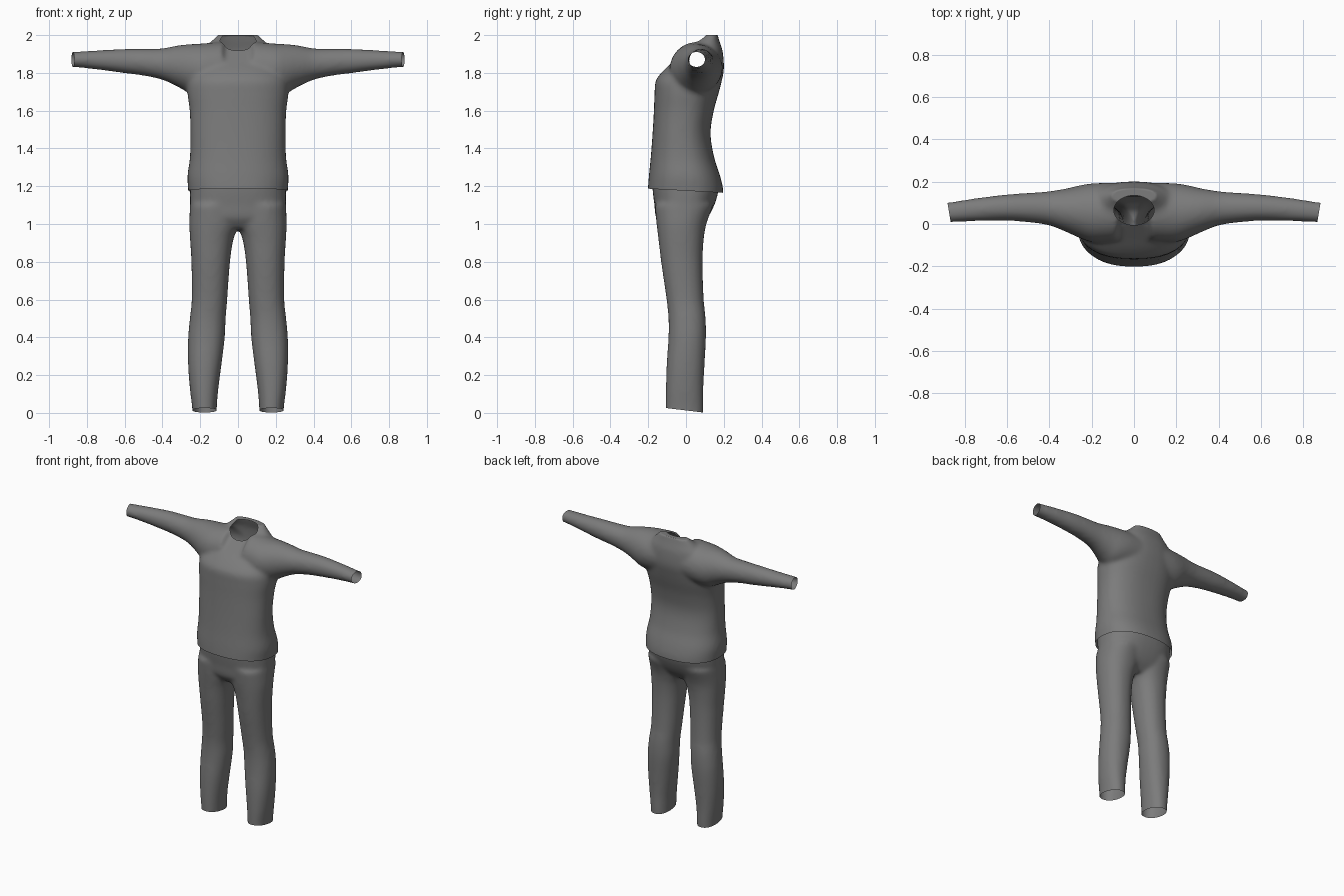
import bpy, bmesh, math
from mathutils import Vector

if "Cube" in bpy.data.objects:
    bpy.data.objects.remove(bpy.data.objects["Cube"])

grey = bpy.data.materials.new("charcoal cloth")
grey.diffuse_color = (0.2, 0.2, 0.2, 1)
grey.use_nodes = True
grey.node_tree.nodes["Principled BSDF"].inputs["Base Color"].default_value = grey.diffuse_color


def spline(rows, steps=5):
    """Smoothly resample a list of stations."""
    out = []
    for i in range(len(rows) - 1):
        p0, p1 = rows[max(i - 1, 0)], rows[i]
        p2, p3 = rows[i + 1], rows[min(i + 2, len(rows) - 1)]
        for k in range(steps):
            t = k / steps
            row = []
            for j in range(len(p1)):
                h = p2[0] - p1[0]
                m1 = (p2[j] - p0[j]) / (p2[0] - p0[0]) * h
                m2 = (p3[j] - p1[j]) / (p3[0] - p1[0]) * h
                row.append((2*t**3 - 3*t*t + 1) * p1[j] + (t**3 - 2*t*t + t) * m1
                           + (3*t*t - 2*t**3) * p2[j] + (t**3 - t*t) * m2)
            out.append(row)
    return out + [list(rows[-1])]


def loft(bm, stations, axis, power=2.0, n=40, flip=1):
    """Closed tube; station = (position, low a, high a, low b, high b)."""
    rings = []
    for s, a0, a1, b0, b1 in spline(stations):
        ring = []
        for i in range(n):
            c, d = math.cos(2*math.pi*i/n), math.sin(2*math.pi*i/n)
            a = (a0+a1)/2 + (a1-a0)/2 * math.copysign(abs(c)**(2/power), c)
            b = (b0+b1)/2 + (b1-b0)/2 * math.copysign(abs(d)**(2/power), d)
            co = (a*flip, b, s) if axis == 'z' else (s*flip, a, b)
            ring.append(bm.verts.new(co))
        rings.append(ring)
    faces = [bm.faces.new((p[i], p[(i+1) % n], q[(i+1) % n], q[i]))
             for p, q in zip(rings, rings[1:]) for i in range(n)]
    faces += [bm.faces.new(rings[0][::-1]), bm.faces.new(rings[-1])]
    if flip < 0:
        bmesh.ops.reverse_faces(bm, faces=faces)


def make_object(name, bm):
    me = bpy.data.meshes.new(name)
    bm.to_mesh(me)
    bm.free()
    ob = bpy.data.objects.new(name, me)
    bpy.context.collection.objects.link(ob)
    return ob


def fuse(ob, cutter=None):
    """Merge overlapping tubes into one smooth skin."""
    m = ob.modifiers.new("fuse", 'REMESH')
    m.mode = 'VOXEL'
    m.voxel_size = 0.012
    m = ob.modifiers.new("soften", 'SMOOTH')
    m.factor, m.iterations = 0.5, 10
    if cutter:
        m = ob.modifiers.new("hole", 'BOOLEAN')
        m.operation, m.solver, m.object = 'DIFFERENCE', 'EXACT', cutter
    dg = bpy.context.evaluated_depsgraph_get()
    me = bpy.data.meshes.new_from_object(ob.evaluated_get(dg))
    ob.modifiers.clear()
    ob.data = me


def open_ends(ob, planes, hole=None):
    """Trim the closed ends away, leaving an open cloth sheet."""
    bm = bmesh.new()
    bm.from_mesh(ob.data)
    if hole:
        cy, rx, ry, low = hole
        inside = [f for f in bm.faces if all(
            v.co.z > low and (v.co.x/rx)**2 + ((v.co.y-cy)/ry)**2 < 1.003 for v in f.verts)]
        bmesh.ops.delete(bm, geom=inside, context='FACES')
    for co, no in planes:
        bmesh.ops.bisect_plane(bm, geom=bm.verts[:] + bm.edges[:] + bm.faces[:],
                               plane_co=Vector(co), plane_no=Vector(no), clear_outer=True)
    for v in bm.verts:
        v.co.z = min(v.co.z, 2.0)
    bm.to_mesh(ob.data)
    bm.free()
    ob.data.materials.clear()
    ob.data.materials.append(grey)
    for p in ob.data.polygons:
        p.use_smooth = True
        p.material_index = 0


# Shirt body
bm = bmesh.new()
body = [(1.08, .258, -.205, .195), (1.18, .264, -.202, .197), (1.25, .268, -.197, .182),
        (1.35, .255, -.187, .15), (1.48, .252, -.177, .13), (1.6, .256, -.17, .147),
        (1.7, .268, -.166, .175), (1.76, .265, -.16, .19), (1.81, .245, -.122, .2),
        (1.86, .22, -.068, .2), (1.92, .19, -.003, .193), (1.96, .15, .042, .18),
        (1.985, .125, .08, .172), (2.01, .10, .11, .165), (2.025, .08, .125, .155)]
loft(bm, [(z, -w, w, y0, y1) for z, w, y0, y1 in body], 'z', 2.35)
# Sleeves
sleeve = [(0.08, -.08, .195, 1.70, 1.965), (0.2, -.085, .192, 1.69, 1.955),
          (0.26, -.065, .182, 1.695, 1.952), (0.32, -.038, .168, 1.727, 1.945),
          (0.4, -.007, .155, 1.763, 1.93), (0.5, .008, .147, 1.785, 1.928),
          (0.6, .015, .14, 1.798, 1.927), (0.75, .013, .122, 1.818, 1.919),
          (0.87, .008, .104, 1.83, 1.912), (0.95, .005, .098, 1.832, 1.91)]
for side in (1, -1):
    loft(bm, sleeve, 'x', 2.0, flip=side)
shirt = make_object("shirt", bm)

# Neck opening
bm = bmesh.new()
bmesh.ops.create_cone(bm, cap_ends=True, segments=48, radius1=1, radius2=1, depth=1)
for v in bm.verts:
    v.co = (v.co.x * .095, v.co.y * .07 + .065, 2.3 + v.co.z)
neck = make_object("neck_cutter", bm)
neck.hide_render = True
bpy.context.view_layer.update()
fuse(shirt, neck)
bpy.data.objects.remove(neck)
open_ends(shirt, [((0, -.2, 1.187), (0, -.055, -1)),
                  ((.874, .055, 1.87), (1, -.17, 0)),
                  ((-.874, .055, 1.87), (-1, -.17, 0))], (.065, .095, .07, 1.78))

# Trousers: hips and two legs
bm = bmesh.new()
hips = [(.975, .17, -.12, .06), (1.03, .245, -.158, .112), (1.1, .253, -.167, .15),
        (1.18, .254, -.177, .172), (1.27, .25, -.18, .17)]
loft(bm, [(z, -w, w, y0, y1) for z, w, y0, y1 in hips], 'z', 2.4)
leg = [(-.06, .115, .238, -.105, .09), (.03, .112, .243, -.107, .092),
       (.12, .105, .254, -.107, .092), (.25, .088, .264, -.103, .098),
       (.4, .07, .264, -.093, .106), (.5, .065, .255, -.093, .104),
       (.6, .057, .245, -.103, .094), (.8, .042, .247, -.132, .088),
       (.92, .024, .254, -.146, .094), (1.0, -.005, .258, -.156, .108),
       (1.1, -.01, .255, -.165, .145)]
for side in (1, -1):
    loft(bm, leg, 'z', 2.2, flip=side)
trousers = make_object("trousers", bm)
bpy.context.view_layer.update()
fuse(trousers)
open_ends(trousers, [((0, -.1, .025), (0, -.12, -1)), ((0, 0, 1.22), (0, 0, 1))])
